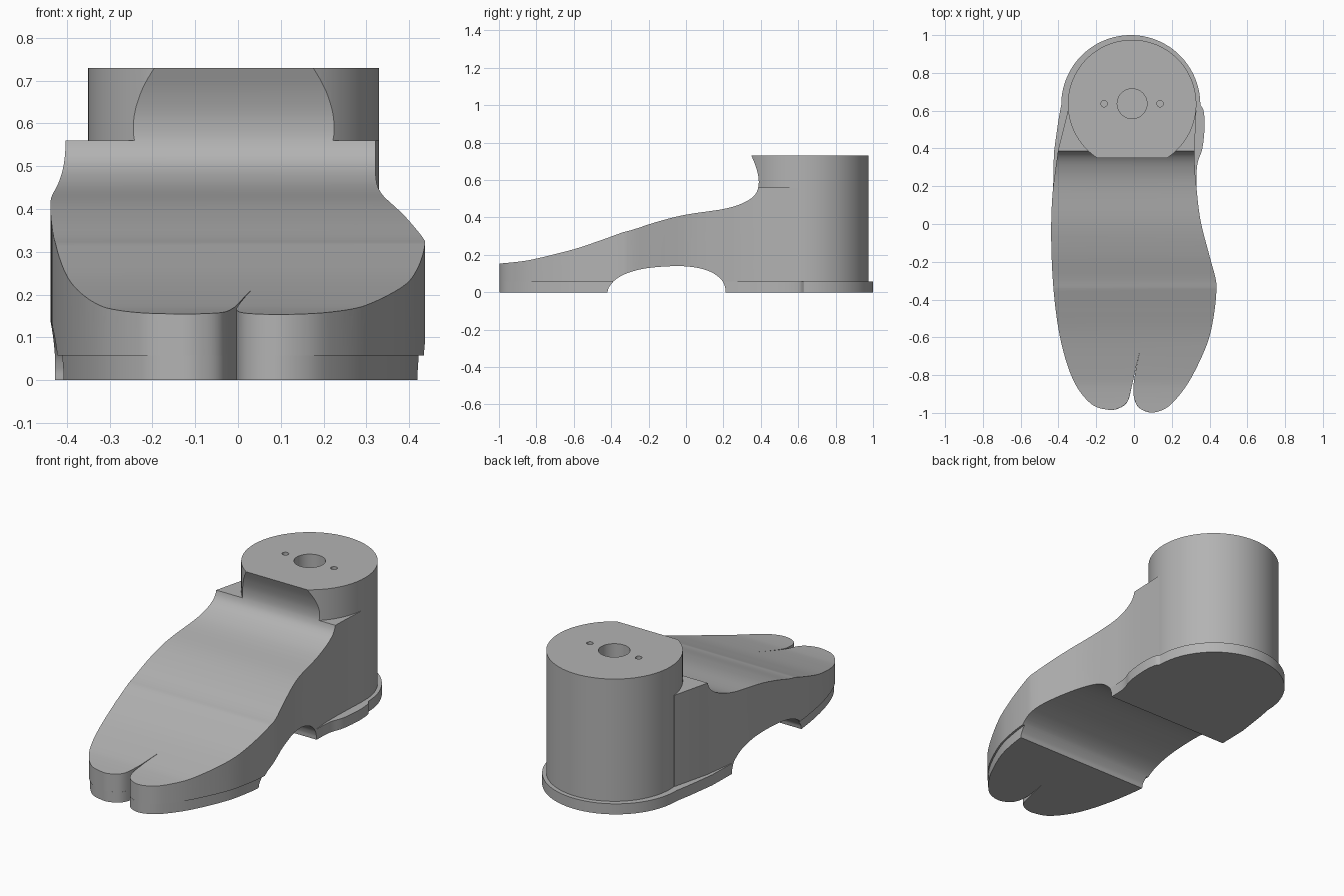
import bpy, bmesh, math
from mathutils import Vector

cube = bpy.data.objects.get("Cube")
if cube:
    bpy.data.objects.remove(cube, do_unlink=True)

grey = bpy.data.materials.new("mid grey")
grey.use_nodes = True
colour = (0.45, 0.45, 0.45, 1)
grey.diffuse_color = colour
grey.node_tree.nodes["Principled BSDF"].inputs["Base Color"].default_value = colour


def smooth(points, steps=6):
    """Catmull-Rom curve through an open run of 2D points."""
    p = [Vector(q) for q in points]
    p = [2 * p[0] - p[1]] + p + [2 * p[-1] - p[-2]]
    out = []
    for a, b, c, d in zip(p, p[1:], p[2:], p[3:]):
        for i in range(steps):
            t = i / steps
            out.append(0.5 * (2 * b + (c - a) * t + (2 * a - 5 * b + 4 * c - d) * t * t
                              + (3 * b - a - 3 * c + d) * t ** 3))
    return out + [p[-2]]


def arc(cx, cy, r, start, end, n=64):
    angles = [math.radians(start + (end - start) * i / n) for i in range(n + 1)]
    return [Vector((cx + r * math.cos(a), cy + r * math.sin(a))) for a in angles]


def prism(name, outline, low, high, along_x=False):
    """Extrude a 2D outline along z, or along x for side profiles."""
    bm = bmesh.new()
    place = (lambda p: (low, p[0], p[1])) if along_x else (lambda p: (p[0], p[1], low))
    face = bm.faces.new([bm.verts.new(place(p)) for p in outline])
    grown = bmesh.ops.extrude_face_region(bm, geom=[face])
    shift = Vector((high - low, 0, 0)) if along_x else Vector((0, 0, high - low))
    bmesh.ops.translate(bm, vec=shift,
                        verts=[v for v in grown["geom"] if isinstance(v, bmesh.types.BMVert)])
    bmesh.ops.recalc_face_normals(bm, faces=bm.faces)
    mesh = bpy.data.meshes.new(name)
    bm.to_mesh(mesh)
    bm.free()
    mesh.materials.append(grey)
    obj = bpy.data.objects.new(name, mesh)
    bpy.context.collection.objects.link(obj)
    return obj


def combine(obj, other, operation):
    mod = obj.modifiers.new(operation.title(), "BOOLEAN")
    mod.operation, mod.object, mod.solver = operation, other, "EXACT"
    bpy.context.view_layer.update()
    graph = bpy.context.evaluated_depsgraph_get()
    mesh = bpy.data.meshes.new_from_object(obj.evaluated_get(graph))
    obj.modifiers.clear()
    obj.data = mesh


# Plan outline: inner lobe, toe slit, outer lobe
right_side = [(0.33, 0.6), (0.322, 0.42), (0.322, 0.3), (0.33, 0.2), (0.352, 0.02),
              (0.4, -0.17), (0.432, -0.29), (0.436, -0.36), (0.42, -0.5), (0.385, -0.64),
              (0.3, -0.82), (0.22, -0.93), (0.16, -0.98), (0.09, -0.998), (0.03, -0.975),
              (0.003, -0.93), (-0.003, -0.86), (0.012, -0.76), (0.034, -0.66)]
left_side = [(0.034, -0.66), (0.01, -0.76), (-0.012, -0.86), (-0.035, -0.94),
             (-0.08, -0.975), (-0.14, -0.983), (-0.23, -0.95), (-0.32, -0.83), (-0.385, -0.63),
             (-0.423, -0.38), (-0.438, -0.1), (-0.432, 0.15), (-0.402, 0.39)]
plan = smooth(right_side) + smooth(left_side)[1:] + [Vector((-0.35, 0.6))]

# Side profile: instep above, arch below
toes_top = [(-1.05, 0.149), (-0.9, 0.163), (-0.8, 0.18), (-0.6, 0.23), (-0.45, 0.28), (-0.34, 0.32)]
instep = [(-0.34, 0.32), (-0.28, 0.336), (-0.15, 0.378), (0, 0.415), (0.2, 0.445), (0.3, 0.475),
          (0.36, 0.512), (0.385, 0.555), (0.388, 0.61), (0.374, 0.67), (0.35, 0.73), (0.341, 0.75)]
arch = [(0.212, 0), (0.208, 0.03), (0.19, 0.066), (0.14, 0.105), (0.06, 0.131), (-0.05, 0.14),
        (-0.2, 0.13), (-0.3, 0.107), (-0.37, 0.073), (-0.41, 0.03), (-0.42, 0)]
side = (smooth(toes_top) + smooth(instep)[1:] + [(1.1, 0.75), (1.1, -0.05), (0.212, -0.05)]
        + smooth(arch) + [(-0.42, -0.05), (-1.05, -0.05)])
profile = prism("profile_cutter", side, -0.6, 0.6, along_x=True)

# Foot body with round ankle block
ANKLE = (-0.01, 0.635)
SOLE = 0.058
foot = prism("foot_body", plan, SOLE, 0.56)
ankle = prism("ankle_block", arc(*ANKLE, 0.34, 0, 360, 128)[:-1], SOLE, 0.73)
combine(foot, ankle, "UNION")
combine(foot, profile, "INTERSECT")

# Mounting holes in the ankle top
helpers = [ankle, profile]
for offset, radius in ((0, 0.079), (-0.148, 0.017), (0.148, 0.017)):
    drill = prism("hole_cutter", arc(ANKLE[0] + offset, 0.637, radius, 0, 360, 40)[:-1], 0.43, 0.8)
    combine(foot, drill, "DIFFERENCE")
    helpers.append(drill)

# Front sole, slightly narrower than the body
front_sole = prism("front_sole", [(p[0] * 0.973, p[1]) for p in plan], 0, SOLE)
combine(front_sole, profile, "INTERSECT")
front_cut = prism("sole_cutter", [(-0.6, -1.1), (0.6, -1.1), (0.6, -0.1), (-0.6, -0.1)], -0.1, 0.2)
combine(front_sole, front_cut, "INTERSECT")
helpers.append(front_cut)

# Heel sole with a projecting rim
heel_right = smooth([(0.33, 0.1), (0.333, 0.3), (0.362, 0.4), (0.374, 0.52), (0.368, 0.6), (0.352, 0.63)])
heel_left = [Vector((-0.4, 0.55)), Vector((-0.424, 0.38)), Vector((-0.43, 0.1))]
heel_sole = prism("heel_sole", heel_right + arc(-0.017, 0.632, 0.368, 2, 180) + heel_left, 0, SOLE)
combine(heel_sole, profile, "INTERSECT")

for helper in helpers:
    bpy.data.objects.remove(helper, do_unlink=True)

# Smooth curved walls, keep edges sharp
bpy.ops.object.select_all(action="DESELECT")
for part in (foot, front_sole, heel_sole):
    part.select_set(True)
bpy.context.view_layer.objects.active = foot
bpy.ops.object.shade_smooth_by_angle(angle=math.radians(25))
